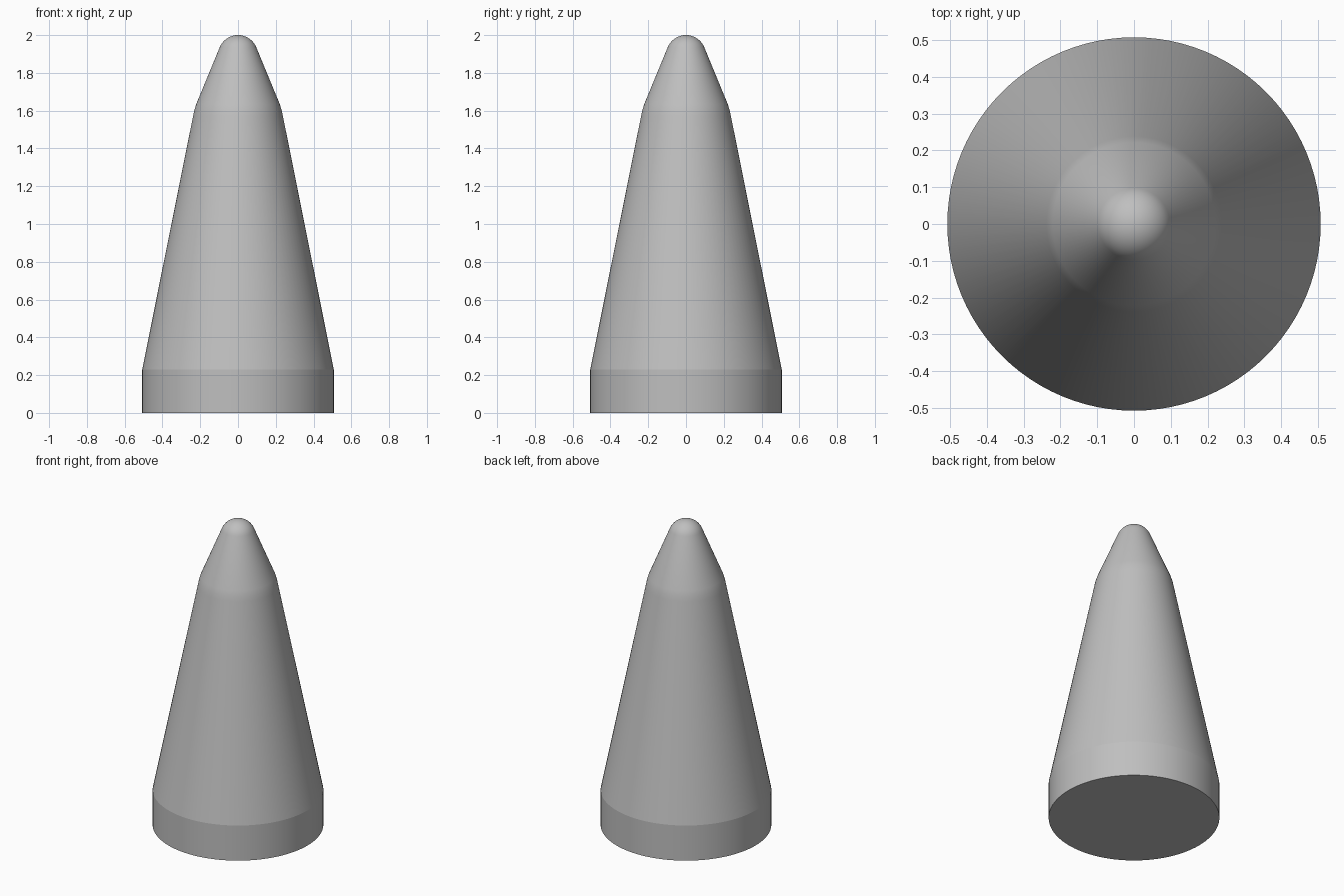
import bpy, bmesh
from math import sin, cos, pi, radians, atan2

if "Cube" in bpy.data.objects:
    bpy.data.objects.remove(bpy.data.objects["Cube"])

SIDES = 96

# Plain grey finish
grey = bpy.data.materials.new("plain_grey")
grey.use_nodes = True
colour = (0.52, 0.52, 0.52, 1)
grey.diffuse_color = colour
grey.node_tree.nodes["Principled BSDF"].inputs["Base Color"].default_value = colour

# Outline: straight collar, long taper, softened shoulder, steeper nose
outline = [(0.507, 0), (0.507, 0.23), (0.238, 1.57), (0.232, 1.6), (0.221, 1.635)]

# Rounded tip, tangent to the nose taper
tip = 0.105
centre = 2 - tip
start = radians(22)
steps = 10
for i in range(steps):
    a = start + (pi / 2 - start) * i / steps
    outline.append((tip * cos(a), centre + tip * sin(a)))

# Revolve the outline into a closed solid
bm = bmesh.new()
rings = [[bm.verts.new((r * cos(2 * pi * k / SIDES), r * sin(2 * pi * k / SIDES), z))
          for k in range(SIDES)] for r, z in outline]
for low, high in zip(rings, rings[1:]):
    for k in range(SIDES):
        n = (k + 1) % SIDES
        bm.faces.new((low[k], low[n], high[n], high[k]))
bm.faces.new(rings[0][::-1])
apex = bm.verts.new((0, 0, 2))
for k in range(SIDES):
    bm.faces.new((rings[-1][k], rings[-1][(k + 1) % SIDES], apex))

mesh = bpy.data.meshes.new("tapered_cone")
bm.to_mesh(mesh)
bm.free()
mesh.materials.append(grey)
cone = bpy.data.objects.new("tapered_cone", mesh)
bpy.context.collection.objects.link(cone)

# Smooth sides with crisp collar and base edges
bpy.ops.object.select_all(action="DESELECT")
cone.select_set(True)
bpy.context.view_layer.objects.active = cone
bpy.ops.object.shade_smooth_by_angle(angle=radians(10))
